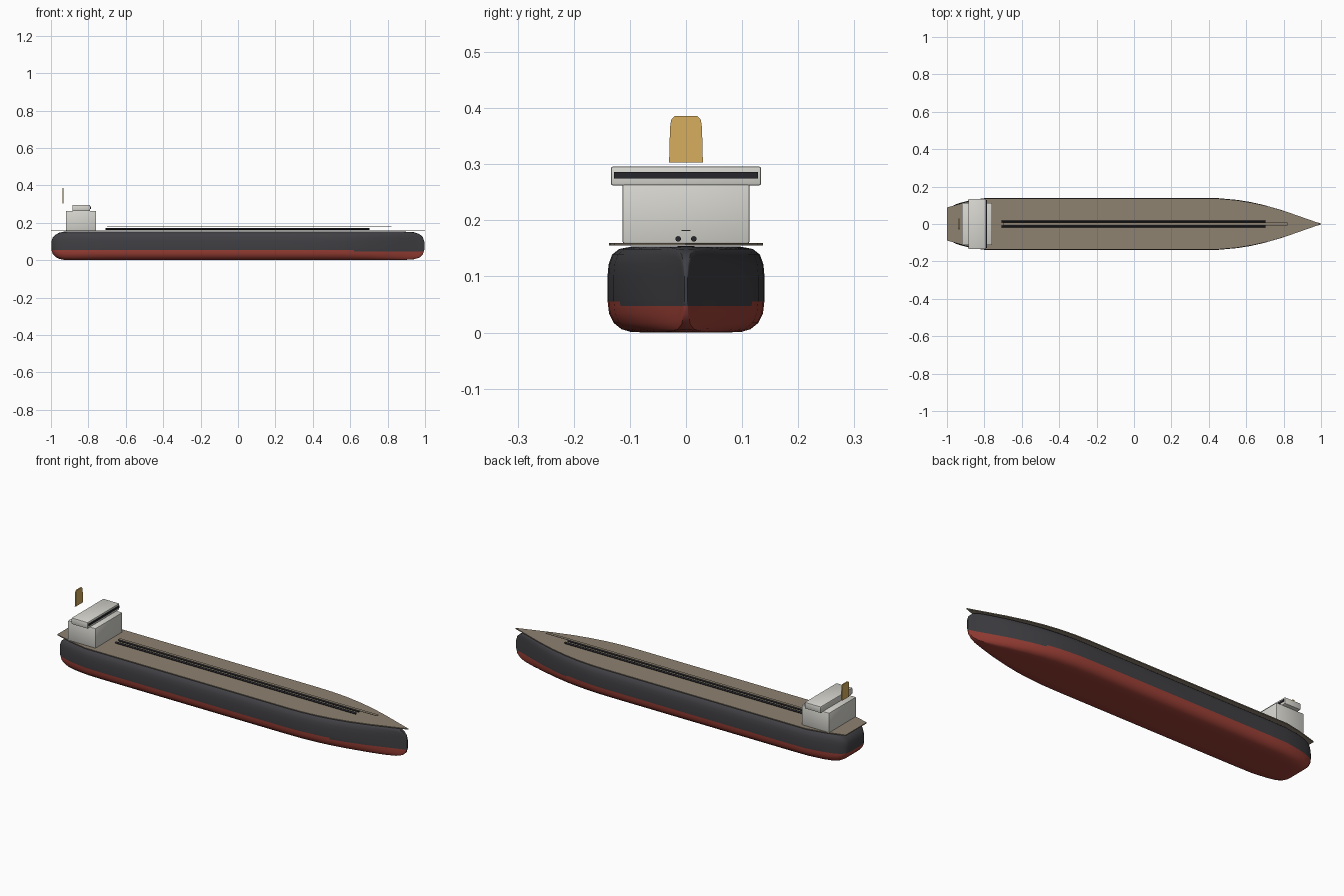
import bpy, bmesh
from mathutils import Vector

cube = bpy.data.objects.get("Cube")
if cube:
    bpy.data.objects.remove(cube, do_unlink=True)


def material(name, *srgb):
    color = [(c / 255) ** 2.2 for c in srgb] + [1]
    m = bpy.data.materials.new(name)
    m.use_nodes = True
    m.diffuse_color = color
    bsdf = m.node_tree.nodes["Principled BSDF"]
    bsdf.inputs["Base Color"].default_value = color
    bsdf.inputs["Roughness"].default_value = 0.7
    return m


charcoal = material("charcoal hull paint", 66, 66, 70)
red = material("red bottom paint", 155, 66, 57)
brown = material("brown deck", 140, 129, 112)
white = material("off white", 214, 213, 206)
yellow = material("ochre yellow", 214, 172, 94)
black = material("dark fittings", 44, 44, 48)


def finish(bm, name, mats, smooth=False):
    bmesh.ops.recalc_face_normals(bm, faces=bm.faces)
    mesh = bpy.data.meshes.new(name)
    bm.to_mesh(mesh)
    bm.free()
    for m in mats:
        mesh.materials.append(m)
    ob = bpy.data.objects.new(name, mesh)
    bpy.context.collection.objects.link(ob)
    if smooth:
        bpy.ops.object.select_all(action="DESELECT")
        ob.select_set(True)
        bpy.context.view_layer.objects.active = ob
        bpy.ops.object.shade_smooth_by_angle(angle=0.7)
    return ob


def box(name, low, high, mat, bevel=0, segments=2):
    low, high = Vector(low), Vector(high)
    bm = bmesh.new()
    bmesh.ops.create_cube(bm, size=1)
    for v in bm.verts:
        v.co = (low + high) / 2 + v.co * (high - low)
    if bevel:
        bmesh.ops.bevel(bm, geom=bm.edges[:], offset=bevel, segments=segments,
                        profile=0.5, affect="EDGES")
    return finish(bm, name, [mat], bevel > 0)


# Hull: rounded cross-section lofted through stations
section = [(0, 0), (0.45, 0), (0.7, 0.001), (0.82, 0.006), (0.92, 0.017),
           (0.98, 0.034), (1, 0.058), (1, 0.1), (0.985, 0.122),
           (0.94, 0.139), (0.85, 0.149), (0.7, 0.153), (0, 0.154)]
# Station: x, half width, height factor
stations = [(-0.998, 0.065, 0.3), (-0.99, 0.08, 0.58), (-0.975, 0.094, 0.78),
            (-0.955, 0.104, 0.91), (-0.93, 0.113, 0.98), (-0.88, 0.126, 1),
            (-0.8, 0.138, 1), (-0.7, 0.14, 1), (0.35, 0.14, 1),
            (0.45, 0.138, 1), (0.55, 0.129, 1), (0.62, 0.118, 1),
            (0.7, 0.1, 1), (0.8, 0.071, 1), (0.88, 0.043, 0.99),
            (0.94, 0.021, 0.94), (0.97, 0.011, 0.82), (0.988, 0.006, 0.6),
            (0.996, 0.003, 0.3)]
MID = 0.077
bm = bmesh.new()
rings = []
for x, w, s in stations:
    outline = section + [(-f, z) for f, z in section[-2:0:-1]]
    rings.append([bm.verts.new((x, f * w, MID + (z - MID) * s)) for f, z in outline])
for a, b in zip(rings, rings[1:]):
    for i in range(len(a)):
        j = (i + 1) % len(a)
        bm.faces.new((a[i], a[j], b[j], b[i]))
bm.faces.new(rings[0])
bm.faces.new(rings[-1])

# Waterline: cut and paint below it, slightly lower at the bow
AFT_LINE, BOW_LINE, STEP = 0.055, 0.047, 0.62
for height in (AFT_LINE, BOW_LINE):
    bmesh.ops.bisect_plane(bm, geom=bm.verts[:] + bm.edges[:] + bm.faces[:],
                           plane_co=(0, 0, height), plane_no=(0, 0, 1))
for f in bm.faces:
    c = f.calc_center_median()
    f.material_index = int(c.z < (AFT_LINE if c.x < STEP else BOW_LINE))
finish(bm, "hull", [charcoal, red], True)

# Deck: thin plate with square stern and pointed bow
edge = [(-1, 0.088), (-0.9, 0.117), (-0.8, 0.137), (0.38, 0.137), (0.46, 0.135),
        (0.55, 0.127), (0.63, 0.114), (0.72, 0.094), (0.82, 0.064),
        (0.92, 0.029), (1, 0.001)]
bm = bmesh.new()
plan = edge + [(x, -y) for x, y in reversed(edge)]
deck_face = bm.faces.new([bm.verts.new((x, y, 0.155)) for x, y in plan])
top = bmesh.ops.extrude_face_region(bm, geom=[deck_face])["geom"]
for v in top:
    if isinstance(v, bmesh.types.BMVert):
        v.co.z = 0.16
finish(bm, "deck", [brown])

# Deckhouse, bridge and its window band
box("deckhouse", (-0.92, -0.113, 0.159), (-0.758, 0.113, 0.264), white, 0.003)
box("bridge", (-0.885, -0.134, 0.262), (-0.79, 0.134, 0.296), white, 0.004)
box("bridge_window_band", (-0.792, -0.128, 0.275), (-0.787, 0.128, 0.286), black)

# Funnel: thin slab with a rounded, slightly narrower top
bm = bmesh.new()
half = [(0.03, 0.303), (0.0295, 0.335), (0.028, 0.37), (0.026, 0.38), (0.02, 0.386)]
shape = half + [(-y, z) for y, z in reversed(half)]
front = [bm.verts.new((-0.932, y, z)) for y, z in shape]
back = [bm.verts.new((-0.938, y, z)) for y, z in shape]
bm.faces.new(front)
bm.faces.new(back)
for i in range(len(shape)):
    j = (i + 1) % len(shape)
    bm.faces.new((front[i], front[j], back[j], back[i]))
finish(bm, "funnel", [yellow], True)

# Deck pipes
for side, label in ((1, "left"), (-1, "right")):
    bm = bmesh.new()
    bmesh.ops.create_cone(bm, cap_ends=True, segments=10, radius1=0.005,
                          radius2=0.005, depth=1.41)
    for v in bm.verts:
        v.co = Vector((v.co.z - 0.003, v.co.x + side * 0.014, v.co.y + 0.167))
    finish(bm, "deck_pipe_" + label, [black], True)

# Raised walkway above the pipes
box("walkway", (-0.7, -0.008, 0.181), (0.82, 0.008, 0.183), brown)
